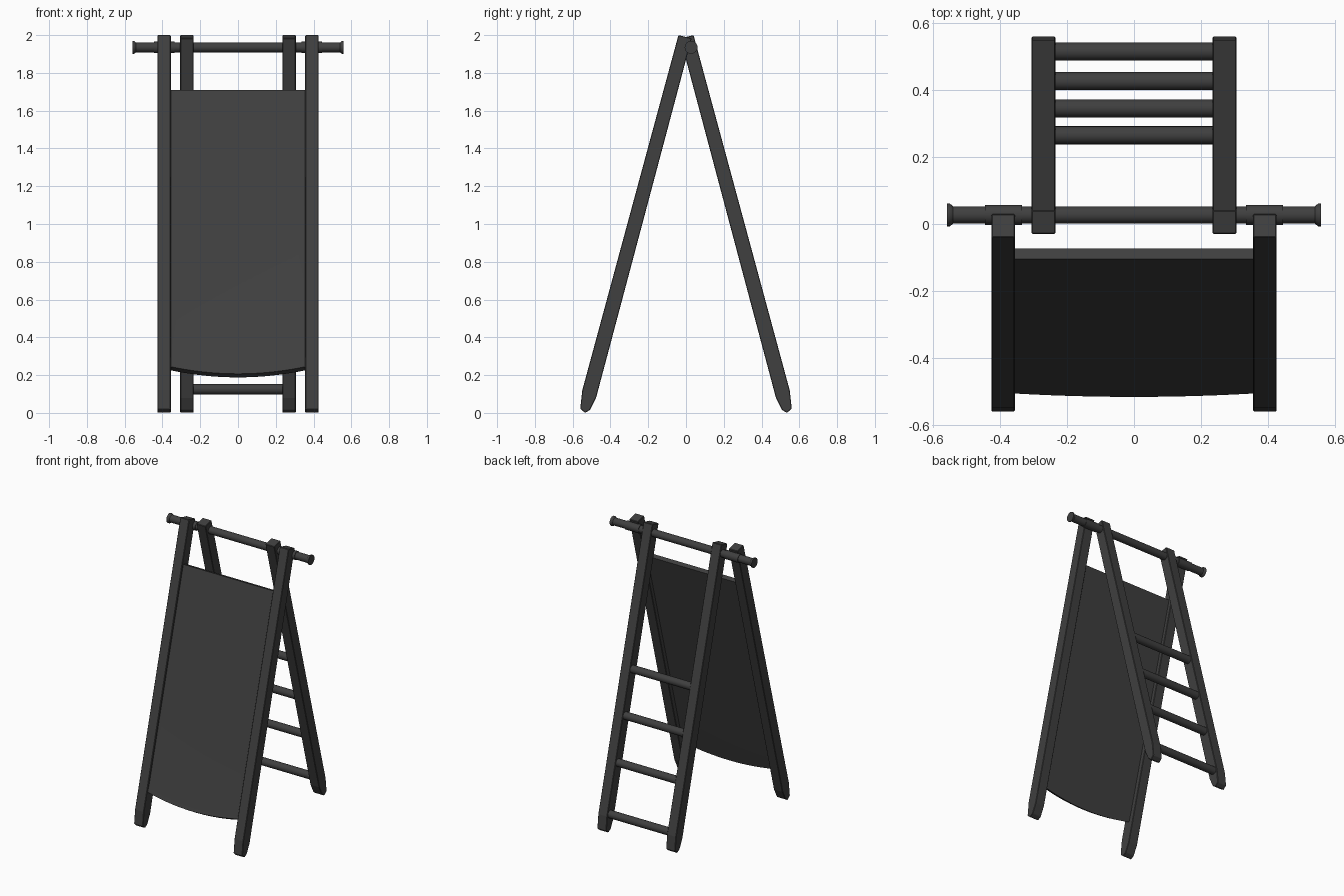
import bpy, bmesh, math
from mathutils import Vector

if "Cube" in bpy.data.objects:
    bpy.data.objects.remove(bpy.data.objects["Cube"], do_unlink=True)

mat = bpy.data.materials.new("charcoal")
mat.use_nodes = True
COLOR = (0.05, 0.05, 0.05, 1)
mat.diffuse_color = COLOR
mat.node_tree.nodes["Principled BSDF"].inputs["Base Color"].default_value = COLOR


def finish(name, bm, smooth=False, bevel=0):
    bmesh.ops.recalc_face_normals(bm, faces=bm.faces)
    mesh = bpy.data.meshes.new(name)
    bm.to_mesh(mesh)
    bm.free()
    mesh.materials.append(mat)
    obj = bpy.data.objects.new(name, mesh)
    bpy.context.collection.objects.link(obj)
    if bevel:
        mod = obj.modifiers.new("soft_edges", 'BEVEL')
        mod.width, mod.segments = bevel, 1
    if smooth:
        bpy.ops.object.select_all(action='DESELECT')
        obj.select_set(True)
        bpy.context.view_layer.objects.active = obj
        bpy.ops.object.shade_smooth_by_angle(angle=math.radians(40))
    return obj


def loft(name, rings, **options):
    """Skin matching closed rings of points and cap both ends."""
    bm = bmesh.new()
    loops = [[bm.verts.new(p) for p in ring] for ring in rings]
    n = len(loops[0])
    for a, b in zip(loops, loops[1:]):
        for i in range(n):
            j = (i + 1) % n
            bm.faces.new((a[i], a[j], b[j], b[i]))
    bm.faces.new(loops[0])
    bm.faces.new(loops[-1])
    return finish(name, bm, **options)


def rod(name, stations, y, z, sides=24):
    """Round bar along x; stations are (x, radius) pairs."""
    angles = [math.tau * i / sides for i in range(sides)]
    loft(name, [[(x, y + r * math.cos(a), z + r * math.sin(a)) for a in angles]
                for x, r in stations], smooth=True)


# Legs: leaning posts with tapered feet
LEG = [(-0.04, 2.0), (0.03, 1.983), (-0.476, 0.08), (-0.508, 0.016),
       (-0.534, 0.0), (-0.56, 0.022), (-0.549, 0.12)]
for side, s in (("left", 1), ("right", -1)):
    for place, inner, outer, flip in (("front", 0.356, 0.426, 1), ("back", 0.235, 0.306, -1)):
        loft(f"{place}_{side}_leg",
             [[(s * x, flip * y, z) for y, z in LEG] for x in (inner, outer)], bevel=0.003)

# Front panel: thin board with a curved lower edge kicked slightly forward
PANEL = [(-0.105, 1.71), (-0.486, 0.30), (-0.506, 0.245), (-0.474, 0.226),
         (-0.454, 0.292), (-0.073, 1.70)]
HALF, STEPS = 0.358, 20
rings = []
for i in range(STEPS + 1):
    t = 2 * i / STEPS - 1
    sag = 0.038 * (1 - t * t)
    rings.append([(HALF * t, y - (0.27 * sag if z < 1 else 0), z - (sag if z < 1 else 0))
                  for y, z in PANEL])
loft("front_panel", rings, smooth=True)

# Top crossbar with sleeves around the front legs and flanged ends
BAR_Y, BAR_Z = 0.027, 1.935
rod("crossbar", [(-0.555, 0.026), (0.555, 0.026)], BAR_Y, BAR_Z)
for side, s in (("left", 1), ("right", -1)):
    rod(f"{side}_sleeve", [(s * 0.335, 0.030), (s * 0.445, 0.030)], BAR_Y, BAR_Z)
    rod(f"{side}_end_cap", [(s * 0.54, 0.026), (s * 0.55, 0.034), (s * 0.558, 0.034)],
        BAR_Y, BAR_Z)

# Ladder rungs between the back legs
for i, z in enumerate((0.125, 0.457, 0.76, 1.06)):
    rod(f"rung_{i + 1}", [(-0.25, 0.027), (0.25, 0.027)], 0.549 - 0.268 * z, z, 20)
